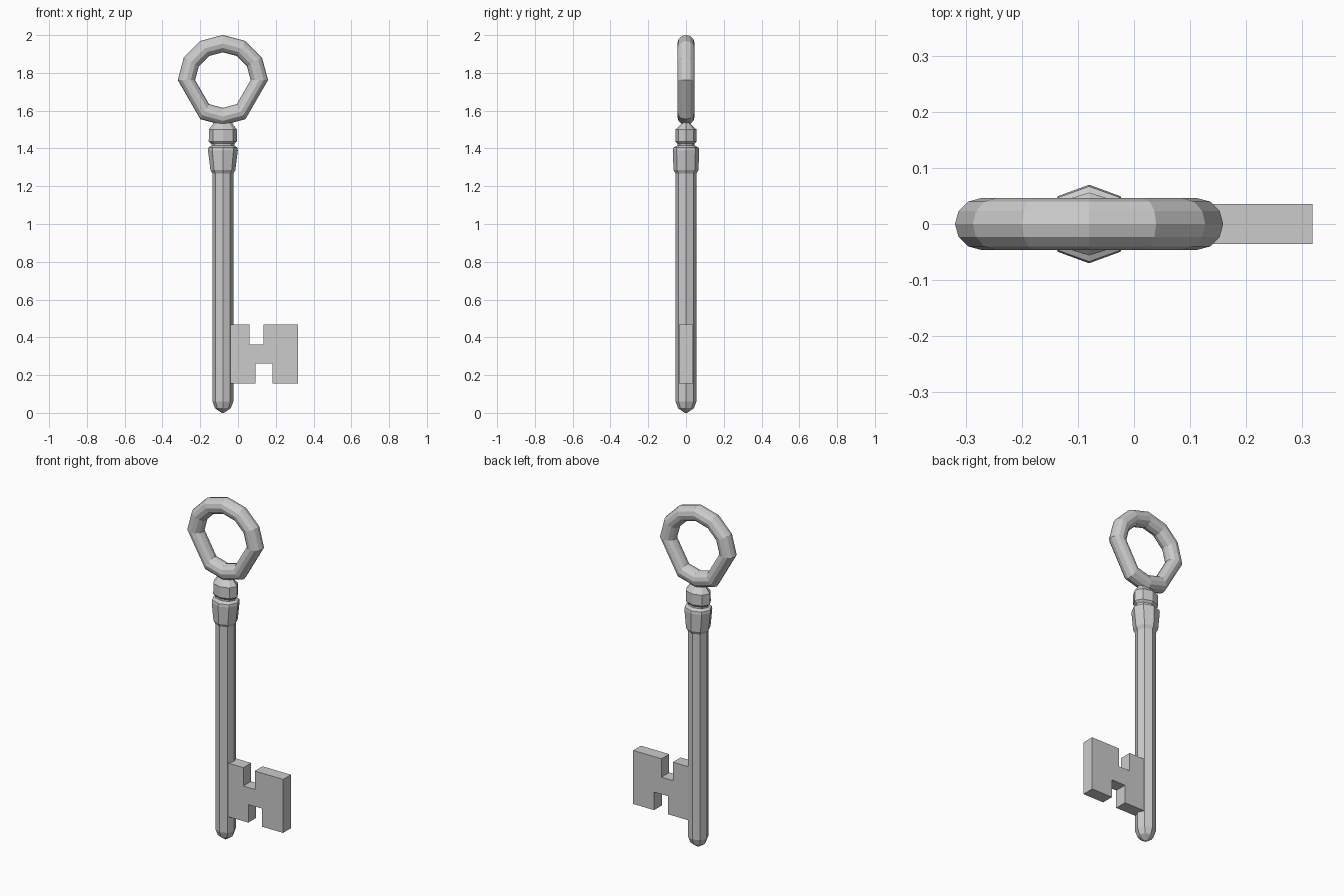
import bpy, bmesh
from math import sin, cos, pi, radians

if "Cube" in bpy.data.objects:
    bpy.data.objects.remove(bpy.data.objects["Cube"])

CX = -0.08  # axis of the shaft


def finish(name, bm):
    bmesh.ops.recalc_face_normals(bm, faces=bm.faces)
    mesh = bpy.data.meshes.new(name)
    bm.to_mesh(mesh)
    bm.free()
    obj = bpy.data.objects.new(name, mesh)
    bpy.context.collection.objects.link(obj)
    return obj


def lathe(name, profile, sides=8):
    """Stack of elliptical rings given as (z, x radius, y radius), capped at both ends."""
    bm = bmesh.new()
    rings = [[bm.verts.new((CX + rx * cos(2 * pi * i / sides),
                            ry * sin(2 * pi * i / sides), z)) for i in range(sides)]
             for z, rx, ry in profile]
    for a, b in zip(rings, rings[1:]):
        for i in range(sides):
            j = (i + 1) % sides
            bm.faces.new((a[i], a[j], b[j], b[i]))
    bm.faces.new(rings[0])
    bm.faces.new(rings[-1])
    return finish(name, bm)


def ring(name, zc, major, minor, angles, sides=12):
    """Tube swept round an upright circle, with a section at each given angle."""
    bm = bmesh.new()
    loops = []
    for deg in angles:
        a = radians(deg)
        loop = []
        for k in range(sides):
            t = 2 * pi * k / sides
            r = major + minor * cos(t)
            loop.append(bm.verts.new((CX + r * cos(a), minor * sin(t), zc + r * sin(a))))
        loops.append(loop)
    for a, b in zip(loops, loops[1:] + loops[:1]):
        for k in range(sides):
            m = (k + 1) % sides
            bm.faces.new((a[k], a[m], b[m], b[k]))
    return finish(name, bm)


def plate(name, outline, half):
    """Front outline in x, z extruded through the thickness."""
    bm = bmesh.new()
    face = bm.faces.new([bm.verts.new((x, -half, z)) for x, z in outline])
    out = bmesh.ops.extrude_face_region(bm, geom=[face])
    moved = [v for v in out["geom"] if isinstance(v, bmesh.types.BMVert)]
    bmesh.ops.translate(bm, verts=moved, vec=(0, 2 * half, 0))
    return finish(name, bm)


# Octagonal shaft with a blunt pointed tip
lathe("shaft", [(0.0, 0.006, 0.006), (0.025, 0.042, 0.042), (0.06, 0.055, 0.055),
                (1.29, 0.055, 0.055)])

# Two-step collar with a groove and a neck running up into the ring
lathe("collar", [(1.265, 0.054, 0.054), (1.285, 0.066, 0.066), (1.39, 0.079, 0.07),
                 (1.405, 0.077, 0.067), (1.415, 0.06, 0.045), (1.425, 0.062, 0.045),
                 (1.437, 0.075, 0.056), (1.50, 0.074, 0.056), (1.53, 0.052, 0.025),
                 (1.56, 0.045, 0.02)])

# Handle ring, with two longer straight sides at the bottom
ring("handle_ring", 1.762, 0.193, 0.046, [-90, -60, 0, 30, 60, 90, 120, 150, 180, 240])

# Notched bit
plate("bit", [(-0.06, 0.155), (0.092, 0.155), (0.092, 0.261), (0.182, 0.261),
              (0.182, 0.155), (0.318, 0.155), (0.318, 0.469), (0.134, 0.469),
              (0.134, 0.361), (0.06, 0.361), (0.06, 0.469), (-0.06, 0.469)], 0.036)
